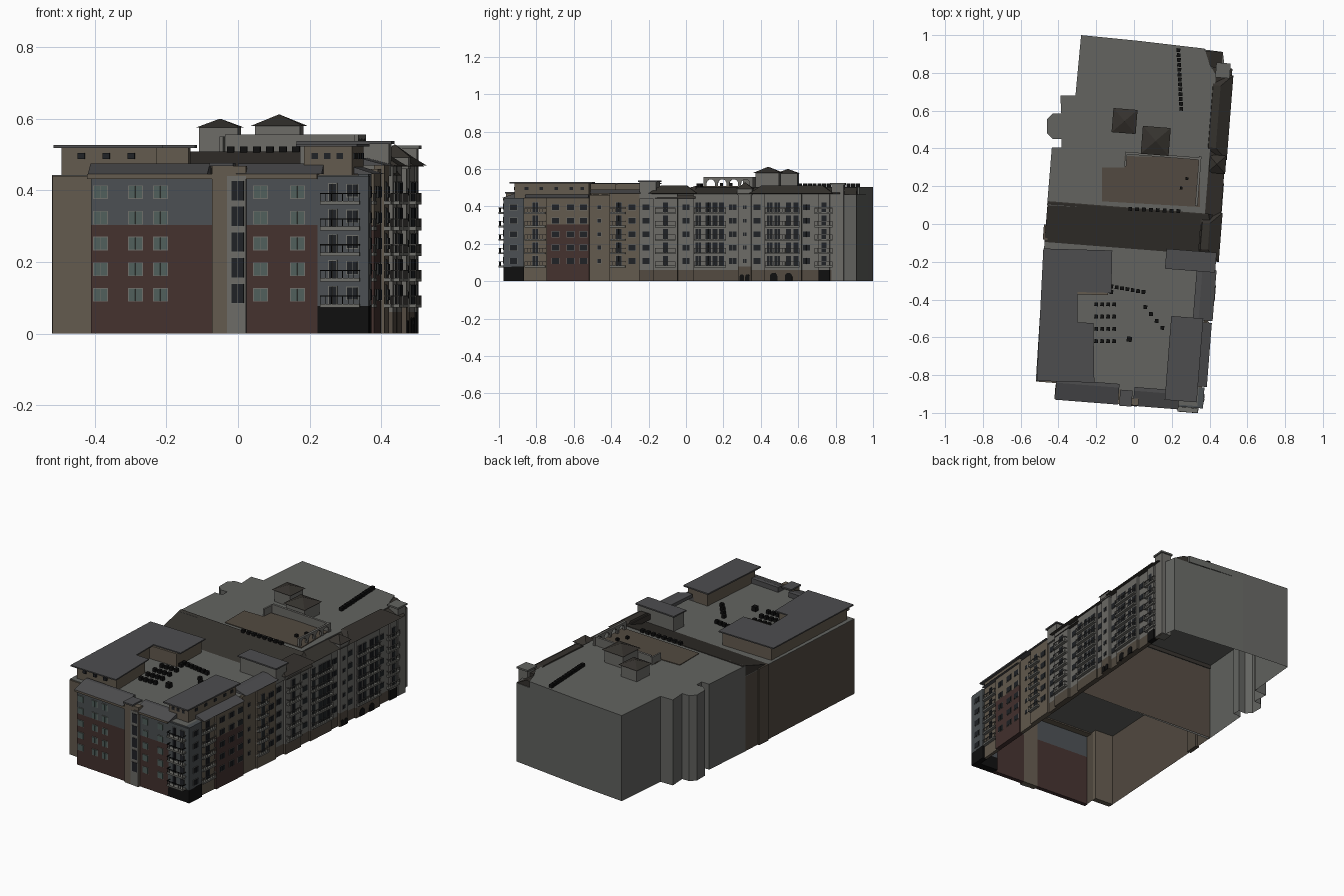
import bpy, bmesh, math
from mathutils import Vector, Matrix

if "Cube" in bpy.data.objects:
    bpy.data.objects.remove(bpy.data.objects["Cube"])

A = math.radians(4.5)
ROT = Matrix.Rotation(-A, 3, 'Z')      # the whole block is turned slightly on its plot
C, S = math.cos(A), math.sin(A)
COL = dict(grey=(.125, .127, .118), tan=(.125, .103, .077), brick=(.057, .031, .028), blue=(.07, .079, .085),
           dark=(.036, .032, .027), black=(.005, .005, .005), teal=(.08, .115, .105), glass=(.014, .016, .019),
           brown=(.085, .068, .052), trim=(.16, .16, .145), slate=(.075, .075, .078), stone=(.15, .147, .135))
MATS, PARTS = {}, {}
for k, c in COL.items():
    MATS[k] = bpy.data.materials.new(k)
    MATS[k].diffuse_color = (*c, 1)


def part(name, mat):
    if name not in PARTS:
        PARTS[name] = (bmesh.new(), mat)
    return PARTS[name][0]


def extrude(name, mat, pts, vec, first=True):
    """Extrude a planar outline along vec; first=False leaves the starting side open."""
    bm = part(name, mat)
    a = [bm.verts.new(Vector(p)) for p in pts]
    b = [bm.verts.new(Vector(p) + Vector(vec)) for p in pts]
    n = len(a)
    for i in range(n):
        bm.faces.new((a[i], a[(i + 1) % n], b[(i + 1) % n], b[i]))
    bm.faces.new(b)
    if first:
        bm.faces.new(a[::-1])


def prism(name, mat, pts, z0, z1, first=True):
    extrude(name, mat, [(x, y, z0) for x, y in pts], (0, 0, z1 - z0), first)


def plan(pts):
    """World plan points to block-aligned ones."""
    return [(x * C - y * S, x * S + y * C) for x, y in pts]


def frustum(name, mat, lo, z0, hi, z1):
    bm = part(name, mat)
    def ring(r, z):
        return [bm.verts.new((r[i], r[j], z)) for i, j in ((0, 2), (1, 2), (1, 3), (0, 3))]
    a, b = ring(lo, z0), ring(hi, z1)
    for i in range(4):
        bm.faces.new((a[i], a[(i + 1) % 4], b[(i + 1) % 4], b[i]))
    bm.faces.new(b)
    bm.faces.new(a[::-1])


def box(name, mat, x0, x1, y0, y1, z0, z1):
    frustum(name, mat, (x0, x1, y0, y1), z0, (x0, x1, y0, y1), z1)


def cube_at(name, mat, x, y, z, s):
    (p, q), = plan([(x, y)])
    box(name, mat, p - s / 2, p + s / 2, q - s / 2, q + s / 2, z, z + s)


def pavilion(name, p, q, r, z0, z1, z2):
    box(name, 'stone', p - r * .85, p + r * .85, q - r * .85, q + r * .85, z0, z1)
    frustum(name + "_roof", 'dark', (p - r, p + r, q - r, q + r), z1, (p - .001, p + .001, q - .001, q + .001), z2)


def fbox(side, name, mat, u0, u1, o0, o1, z0, z1):
    """Box on a facade: u along it, o outwards. E = right side, F = front."""
    if side == 'E':
        box(name, mat, o0, o1, u0 + .035, u1 + .035, z0, z1)
    else:
        box(name, mat, u0 + .0745, u1 + .0745, -o1, -o0, z0, z1)


def window(side, u, face, z, w, h, mat='glass', frame='trim', gap=.0008):
    fbox(side, "window_frames_" + frame, frame, u - w / 2 - .002, u + w / 2 + .002, face - .01, face + .002, z - h / 2 - .002, z + h / 2 + .002)
    for s in (-1, 1):
        c = u + s * w / 4
        fbox(side, "panes_" + mat, mat, c - w / 4 + gap, c + w / 4 - gap, face - .01, face + .004, z - h / 2, z + h / 2)


def balcony(side, u0, u1, face, d, z, rail='black'):
    nm = "balcony_rails_" + rail
    fbox(side, "balcony_slabs", 'trim', u0, u1, face - .01, face + d, z - .004, z + .006)
    fbox(side, nm, rail, u0, u1, face + d - .003, face + d, z + .026, z + .029)
    n = max(2, round((u1 - u0) / .016))
    for i in range(n + 1):
        u = u0 + (u1 - u0 - .0015) * i / n
        fbox(side, nm, rail, u, u + .0015, face + d - .003, face + d - .001, z, z + .028)
    for u in (u0, u1 - .003):
        fbox(side, nm, rail, u, u + .003, face, face + d, z + .026, z + .029)


FLOORS = [.108 + .0718 * i for i in range(5)]

# main open-bottomed shells and roof sheets
south = [(-.453, -.865), (-.335, -.865), (-.335, -.935), (.415, -.935), (.415, .08), (-.465, .08), (-.465, -.13)]
prism("south_shell", 'brown', south, 0, .44, False)
prism("south_roof", 'grey', south, .439, .443)
bump = [(-.385, .585), (-.43, .585), (-.46, .555), (-.46, .48), (-.43, .45), (-.385, .45)]
west = plan([(.02, .97), (-.28, 1.0), (-.31, .68), (-.39, .68)]) + plan(bump) + plan([(-.385, .405), (-.435, .405), (-.46, .1)])
prism("north_shell", 'grey', [(.415, .08), (.415, .86), (.397, .945)] + west, 0, .465, False)
prism("north_upper_shell", 'grey', [(.37, .08), (.37, .82), (.33, .88), (.30, .955)] + west, .465, .505, False)
frustum("back_corner_slope", 'dark', (.28, .397, .86, .944), .465, (.28, .33, .86, .944), .5)
frustum("middle_sloping_roof", 'dark', (-.465, .45, -.135, .085), .442, (-.465, .39, .08, .085), .509)
box("west_pilaster", 'brown', -.475, -.45, -.12, -.04, 0, .45)

# front facade: setback corner, brick panels, tower, corner bay
fbox('F', "front_left_corner", 'tan', -.526, -.41, .84, .872, 0, .44)
for u0, u1 in ((-.412, -.07), (.022, .222)):
    fbox('F', "front_brick", 'brick', u0, u1, .92, .945, 0, .303)
    fbox('F', "front_upper_wall", 'blue', u0, u1, .92, .945, .303, .432)
    fbox('F', "front_cornice", 'tan', u0 - .01, u1, .88, .957, .432, .446)
fbox('F', "front_tower", 'tan', -.072, .023, .92, .957, 0, .468)
fbox('F', "front_tower_pier", 'stone', -.03, .023, .94, .959, 0, .44)
fbox('F', "front_tower_cap", 'slate', -.078, -.012, .88, .965, .468, .477)
fbox('F', "corner_bay_base", 'black', .22, .366, .9, .945, 0, .077)
fbox('F', "corner_bay", 'blue', .22, .366, .9, .945, .077, .44)
for z in FLOORS:
    for u in (-.385, -.287, -.217, .063, .167):
        window('F', u, .945, z, .038, .034, 'teal')
    window('F', 0, .958, z + .004, .036, .054)
    window('F', .265, .945, z - .002, .022, .05)
    window('F', .32, .945, z + .004, .03, .034)
    balcony('F', .232, .342, .945, .027, z - .031)

# front eave roofs
frustum("front_left_eave", 'slate', (-.345, -.01, -.96, -.85), .446, (-.345, -.01, -.87, -.85), .475)
frustum("front_right_eave", 'slate', (.07, .31, -.96, -.86), .446, (.07, .31, -.88, -.86), .475)

# right facade: stepped segments of stacked wall colours
GREY = [(0, .06, 'brown'), (.06, .47, 'stone')]
SEG = [(-.975, -.87, .44, [(0, .08, 'black'), (.08, .445, 'blue')]),
       (-.87, -.75, .428, [(0, .445, 'tan')]),
       (-.75, -.52, .438, [(0, .303, 'brick'), (.303, .445, 'tan')]),
       (-.52, -.41, .43, [(0, .46, 'tan')]), (-.41, -.25, .44, [(0, .47, 'tan')]),
       (-.25, -.175, .43, GREY), (-.175, -.045, .445, GREY), (-.045, .04, .432, GREY),
       (.04, .22, .44, GREY), (.22, .28, .432, GREY),
       (.28, .35, .447, [(0, .08, 'brown'), (.08, .48, 'stone')]),
       (.35, .42, .432, GREY), (.42, .62, .445, GREY), (.62, .71, .432, GREY),
       (.71, .77, .44, [(0, .06, 'black'), (.06, .47, 'stone')]), (.77, .83, .432, GREY)]
for y0, y1, p, bands in SEG:
    for z0, z1, m in bands:
        fbox('E', "right_wall_" + m, m, y0, y1, .41, p, z0, z1)


def face_at(y):
    return next(p for y0, y1, p, _ in SEG if y0 <= y < y1)


for z in FLOORS:
    for y in (-.925, -.70, -.62, -.55, -.29, -.215, 0, .25, .38, .645, .80):
        window('E', y, face_at(y), z, .04, .03, 'glass', 'stone')
    for y in (-.465, .315):
        window('E', y, face_at(y), z, .02, .02, 'glass', 'stone')
    for y in (-.81, -.36, -.11, .065, .12, .155, .19, .45, .49, .55, .59, .74):
        window('E', y, face_at(y), z - .001, .03, .056, 'glass', 'stone')
    for y0, y1 in ((-.865, -.755), (-.41, -.325), (-.165, -.055), (.045, .215), (.425, .61), (.69, .785)):
        balcony('E', y0, y1, max(face_at(y0), face_at(y1)), .018, z - .031, 'stone')


def arch(y0, y1, z0, zs, n=8):
    """Points of an arch opening from bottom left to bottom right."""
    c, r = (y0 + y1) / 2, (y1 - y0) / 2
    return [(y0, z0)] + [(c - r * math.cos(math.pi * i / n), zs + r * math.sin(math.pi * i / n)) for i in range(n + 1)] + [(y1, z0)]


for y in (.30, .33, .47, .55):
    f = face_at(y)
    w = .012 if y < .4 else .02
    extrude("arched_doors", 'black', [(f - .01, a + .035, z) for a, z in arch(y - w, y + w, 0, .025)], (.013, 0, 0))

# right side roofs: long mansard, hipped sections, small eaves
frustum("right_mansard", 'dark', (.35, .455, -.15, .86), .467, (.35, .372, -.15, .86), .5)
for y0, y1 in ((-.2, .06), (.34, .79)):
    q0, q1 = y0 + .035, y1 + .035
    frustum("right_hip_roofs", 'dark', (.35, .463, q0, q1), .47, (.36, .40, q0 + .06, q1 - .06), .511)
frustum("right_south_eaves", 'slate', (.35, .452, -.83, -.49), .445, (.35, .38, -.83, -.49), .468)
frustum("right_south_eaves", 'slate', (.35, .455, -.48, -.21), .47, (.35, .38, -.48, -.21), .49)
pavilion("right_gable_turret", .412, .35, .048, .46, .492, .528)
box("corner_turret", 'stone', .375, .437, .815, .88, 0, .515)
box("corner_turret_cap", 'grey', .368, .444, .808, .887, .515, .525)

# south penthouses with thin flat roofs
pent = [(-.515, -.83), (-.21, -.84), (-.215, -.525), (-.3, -.52), (-.3, -.36), (-.12, -.365), (-.115, -.14), (-.48, -.13)]
prism("left_penthouse_roof", 'slate', plan(pent), .519, .526)
inner = [(x + (.022 if x < -.4 else -.018), y + (.03 if y < -.8 else -.012)) for x, y in pent]
prism("left_penthouse", 'tan', plan(inner), .44, .52)
for u in (-.448, -.378, -.308):
    fbox('F', "penthouse_windows", 'glass', u - .01, u + .01, .80, .842, .488, .505)
box("right_penthouse", 'tan', .255, .39, -.89, -.49, .44, .522)
box("right_penthouse_roof", 'slate', .235, .405, -.915, -.47, .522, .53)
for y in (-.86, -.78, -.7, -.62, -.56):
    fbox('E', "penthouse_windows", 'glass', y - .01, y + .01, .38, .393, .488, .505)
for x in (.285, .32, .355):
    box("penthouse_windows", 'glass', x - .009, x + .009, -.893, -.88, .488, .505)
box("stair_block", 'stone', .19, .44, -.215, -.125, .44, .53)
box("stair_block_roof", 'slate', .182, .448, -.223, -.117, .53, .538)

# north terrace: tan deck, back wall, arcade
prism("terrace_deck", 'brown', plan([(-.17, .12), (.35, .09), (.35, .35), (-.05, .36), (-.05, .3), (-.17, .3)]), .5, .509)
box("terrace_back_wall", 'stone', -.065, .325, .365, .378, .5, .556)
box("terrace_side_wall", 'stone', -.075, -.065, .30, .378, .5, .55)
outline = [(.12, .556), (.12, .5)]
for i in range(4):
    outline += arch(.135 + i * .062, .135 + i * .062 + .046, .5, .522)
outline += [(.385, .5), (.385, .556)]
extrude("terrace_arcade", 'stone', [(.315, q, z) for q, z in outline], (.013, 0, 0))

# roof pavilions
pavilion("west_pavilion", *plan([(-.05, .545)])[0], .064, .5, .575, .6)
pavilion("east_pavilion", *plan([(.115, .44)])[0], .074, .5, .58, .612)

# rooftop vent rows
def row(x0, y0, x1, y1, n, z, s=.02):
    for i in range(n):
        t = i / max(1, n - 1)
        cube_at("roof_vents", 'black', x0 + (x1 - x0) * t, y0 + (y1 - y0) * t, z, s)


row(.235, .92, .25, .61, 13, .503)
row(-.02, .08, .235, .068, 8, .502)
row(-.12, -.33, .05, -.36, 7, .443)
row(.06, -.44, .15, -.55, 4, .443)
for y in (-.36, -.425, -.49, -.555, -.62):
    row(-.2 if y < -.4 else -.12, y, -.105, y, 4 if y < -.4 else 1, .443)
row(-.025, -.61, -.025, -.61, 1, .443, .027)
row(.25, .19, .28, .24, 2, .509, .015)

# turn everything onto the plot and make objects
for name, (bm, mat) in PARTS.items():
    for v in bm.verts:
        v.co = ROT @ v.co
    bmesh.ops.recalc_face_normals(bm, faces=bm.faces)
    me = bpy.data.meshes.new(name)
    bm.to_mesh(me)
    bm.free()
    me.materials.append(MATS[mat])
    bpy.context.collection.objects.link(bpy.data.objects.new(name, me))

for m in bpy.data.materials:
    if m.users and not m.is_grease_pencil:
        m.use_nodes = True
        m.node_tree.nodes["Principled BSDF"].inputs["Base Color"].default_value = m.diffuse_color
